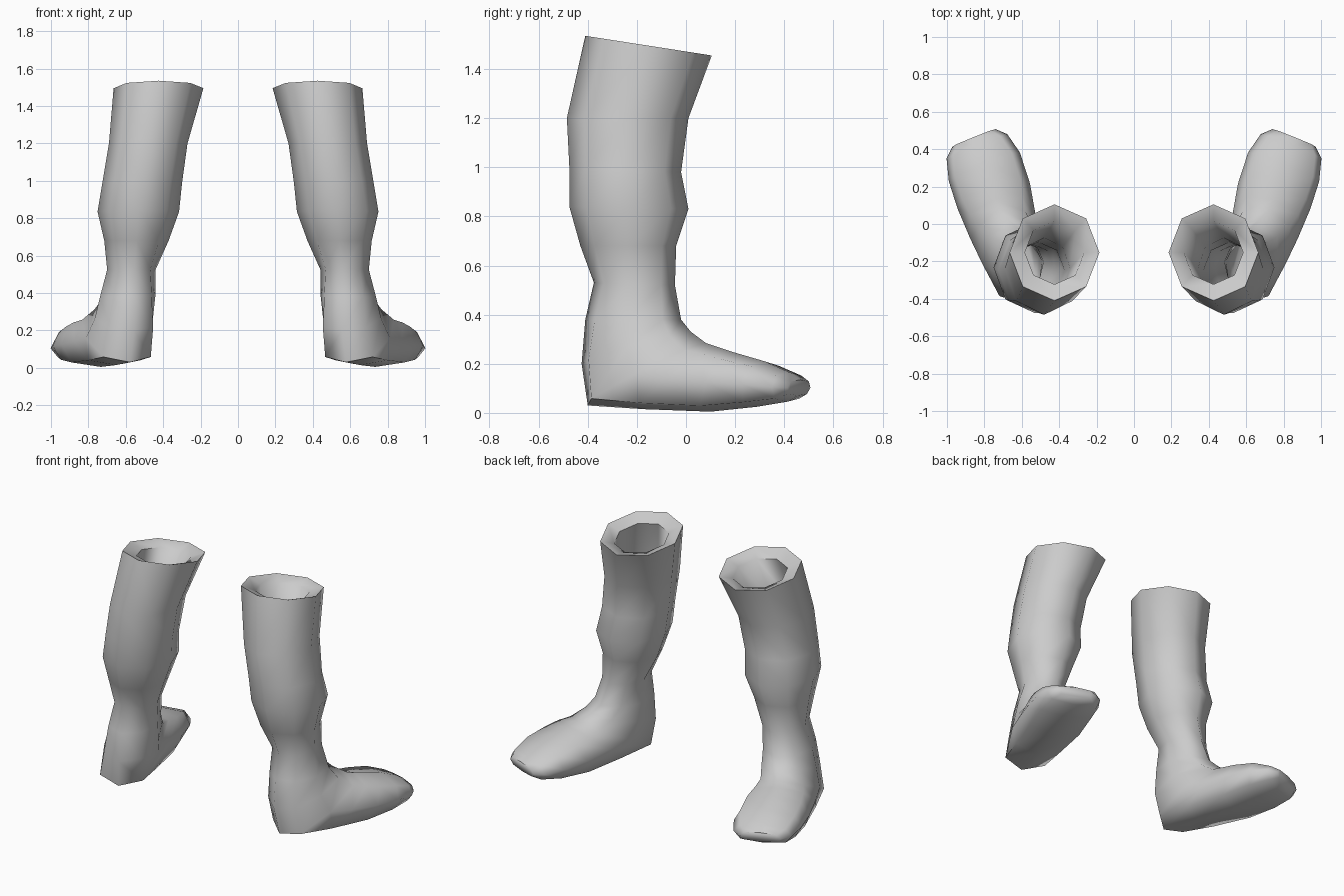
import bpy, bmesh
from math import sin, cos, tan, pi, radians
from mathutils import Vector

cube = bpy.data.objects.get("Cube")
if cube:
    bpy.data.objects.remove(cube)

SIDES = 8
# Cross-sections from cuff to toe:
# centre x, half width, back/sole (y, z), front/instep (y, z), yaw, squareness
SECTIONS = [
    (.425, .24, -.41, 1.535, .105, 1.455, 0, 1),
    (.48, .21, -.485, 1.2, .01, 1.2, 0, 1),
    (.512, .213, -.475, 1.0, -.02, .98, 0, 1),
    (.533, .218, -.475, .84, .01, .83, 0, 1),
    (.543, .172, -.43, .68, -.04, .68, 0, 1),
    (.57, .13, -.375, .53, -.045, .52, 5, 1),
    (.59, .15, -.41, .38, -.02, .38, 10, 1),
    (.61, .16, -.425, .2, .02, .33, 14, 1.05),
    (.65, .17, -.4, .03, .08, .285, 17, 1.1),
    (.70, .185, -.17, .015, .13, .268, 18, 1.13),
    (.75, .205, .1, .005, .2, .245, 19, 1.13),
    (.80, .205, .29, .025, .32, .21, 22, 1.13),
    (.84, .175, .41, .045, .42, .165, 22, 1.1),
    (.855, .125, .455, .07, .465, .135, 22, 1.1),
]


def ring(section, scale=1.0, drop=0.0):
    """Points round one cross-section, starting at the front."""
    cx, half, by, bz, fy, fz, yaw, square = section
    yaw = radians(yaw)
    centre = Vector((cx, (by + fy) / 2, (bz + fz) / 2 - drop))
    dy = (fy - by) / 2
    along = Vector((dy * tan(yaw), dy, (fz - bz) / 2)) * scale
    across = Vector((cos(yaw), -sin(yaw), 0)) * half * scale
    points = []
    for i in range(SIDES):
        a = 2 * pi * i / SIDES
        k = square if i % 2 else 1
        points.append(centre + (along * cos(a) + across * sin(a)) * k)
    return points


def build_boot(name, side, material):
    # Lining from the inside of the foot up to the cuff, then the outer skin
    rings = [ring(s, .66) for s in reversed(SECTIONS[1:12])]
    rings.append(ring(SECTIONS[0], .66, .03))
    rings += [ring(s) for s in SECTIONS]
    bm = bmesh.new()
    loops = [[bm.verts.new((p.x * side, p.y, p.z)) for p in r] for r in rings]
    for a, b in zip(loops, loops[1:]):
        for i in range(SIDES):
            j = (i + 1) % SIDES
            bm.faces.new((a[i], a[j], b[j], b[i]))
    bm.faces.new(loops[0])
    bm.faces.new(loops[-1])
    bmesh.ops.recalc_face_normals(bm, faces=bm.faces)
    mesh = bpy.data.meshes.new(name)
    bm.to_mesh(mesh)
    bm.free()
    mesh.materials.append(material)
    boot = bpy.data.objects.new(name, mesh)
    bpy.context.collection.objects.link(boot)
    bpy.ops.object.select_all(action='DESELECT')
    boot.select_set(True)
    bpy.context.view_layer.objects.active = boot
    bpy.ops.object.shade_smooth_by_angle(angle=radians(65))


grey = bpy.data.materials.new("plain grey")
grey.use_nodes = True
colour = (.6, .6, .6, 1)
grey.diffuse_color = colour
grey.node_tree.nodes["Principled BSDF"].inputs["Base Color"].default_value = colour

build_boot("left_boot", 1, grey)
build_boot("right_boot", -1, grey)
